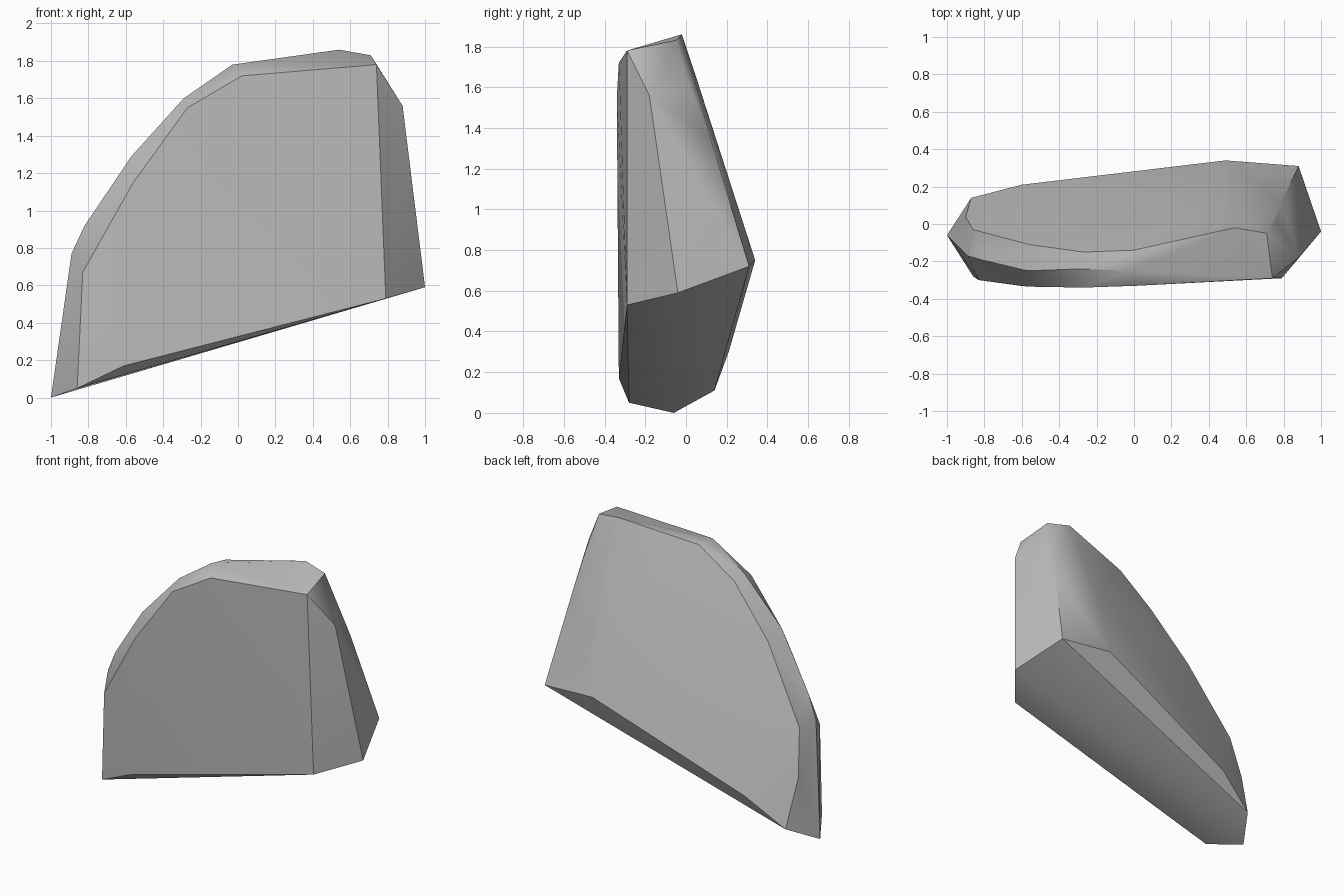
import bpy
import bmesh
import math

# Remove only the default object
default_cube = bpy.data.objects.get("Cube")
if default_cube is not None:
    bpy.data.objects.remove(default_cube, do_unlink=True)


def make_material(name, value):
    """Flat matte grey used for the whole stone."""
    colour = (value, value, value, 1.0)
    material = bpy.data.materials.new(name)
    material.use_nodes = True
    material.diffuse_color = colour
    shader = material.node_tree.nodes["Principled BSDF"]
    shader.inputs["Base Color"].default_value = colour
    shader.inputs["Roughness"].default_value = 0.9
    return material


# Contour around the flat front face
front_contour = [
    (-.86, -.28, .05), (-.61, -.33, .17), (.79, -.29, .53),
    (.74, -.29, 1.78), (.02, -.33, 1.72), (-.27, -.34, 1.55),
    (-.56, -.335, 1.15), (-.83, -.3, .67),
]

# Outer rim between front and back, from the low tip over the top
rim_contour = [
    (-1, -.06, 0), (-.89, -.17, .77), (-.82, -.19, .92),
    (-.57, -.25, 1.29), (-.29, -.24, 1.6), (-.03, -.25, 1.78),
    (.54, -.02, 1.86), (.71, -.05, 1.83), (.88, -.18, 1.56),
    (1, -.04, .59),
]

# Contour around the sloping back face
back_contour = [
    (-.87, .14, .11), (-.6, .21, .3), (.49, .34, .75),
    (.88, .31, .72), (.79, .12, 1.35), (.76, .02, 1.6),
    (0, -.14, 1.77), (-.27, -.15, 1.58), (-.56, -.11, 1.25),
    (-.86, -.03, .755), (-.9, .04, .44),
]

# Gentle swelling in the upper back
back_swell = [(.5, .04, 1.68), (.4, .13, 1.38)]


def build_hull(name, contours, material):
    """Skin the contours as one convex chipped stone."""
    bm = bmesh.new()
    for contour in contours:
        for point in contour:
            bm.verts.new(point)
    bmesh.ops.convex_hull(bm, input=bm.verts[:])
    loose = [vert for vert in bm.verts if not vert.link_faces]
    bmesh.ops.delete(bm, geom=loose, context="VERTS")
    bmesh.ops.recalc_face_normals(bm, faces=bm.faces[:])
    mesh = bpy.data.meshes.new(name)
    bm.to_mesh(mesh)
    bm.free()
    mesh.materials.append(material)
    stone = bpy.data.objects.new(name, mesh)
    bpy.context.collection.objects.link(stone)
    return stone


stone_grey = make_material("stone grey", .5)
boulder = build_hull(
    "boulder",
    [front_contour, rim_contour, back_contour, back_swell],
    stone_grey,
)

# Soft facets, with the strong breaks kept crisp
bpy.ops.object.select_all(action="DESELECT")
boulder.select_set(True)
bpy.context.view_layer.objects.active = boulder
bpy.ops.object.shade_smooth_by_angle(angle=math.radians(32))
